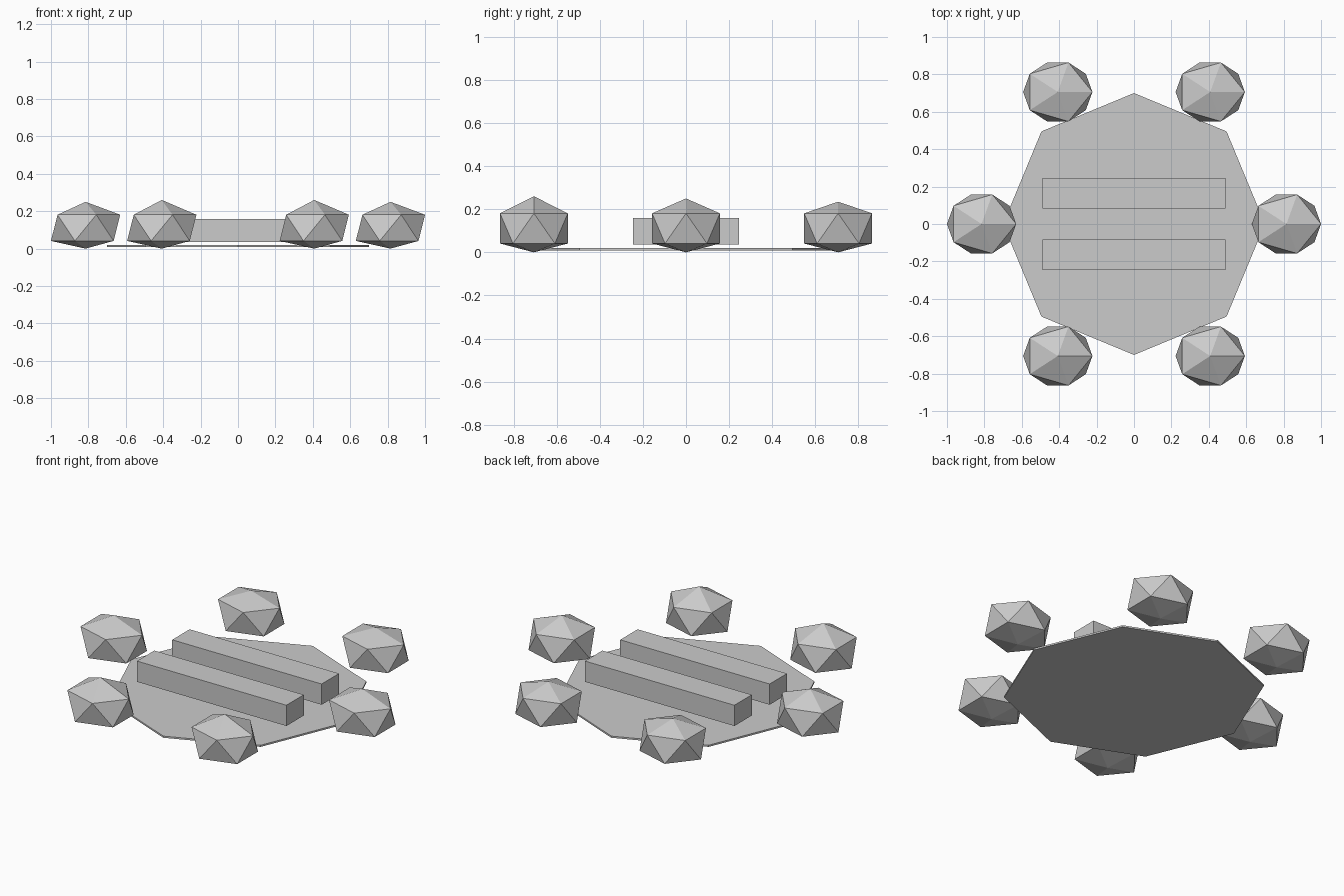
import bpy, math

if "Cube" in bpy.data.objects:
    bpy.data.objects.remove(bpy.data.objects["Cube"])


def finish(name):
    ob = bpy.context.object
    ob.name = name
    return ob


# Thin octagonal ash bed
bpy.ops.mesh.primitive_cylinder_add(vertices=8, radius=0.7, depth=0.01, location=(0, 0, 0.014))
finish("ash_bed")

# Two square logs lying side by side
for name, side in (("front_log", -1), ("back_log", 1)):
    bpy.ops.mesh.primitive_cube_add(size=1, location=(0, side * 0.165, 0.098))
    log = finish(name)
    log.scale = (0.98, 0.163, 0.123)

# Ring of six low-poly stones, bottoms flattened and peaks varied
RING = 0.815
peaks = (0.25, 0.235, 0.235, 0.25, 0.26, 0.26)
for i, peak in enumerate(peaks):
    a = math.radians(60 * i)
    bpy.ops.mesh.primitive_ico_sphere_add(
        subdivisions=1, radius=1, location=(RING * math.cos(a), RING * math.sin(a), 0))
    stone = finish(f"stone_{i + 1}")
    for v in stone.data.vertices:
        z = v.co.z
        if z > 0.9:
            h = peak
        elif z < -0.9:
            h = 0.0
        else:
            h = 0.181 if z > 0 else 0.041
        v.co = (v.co.x * 0.207, v.co.y * 0.185, h)
